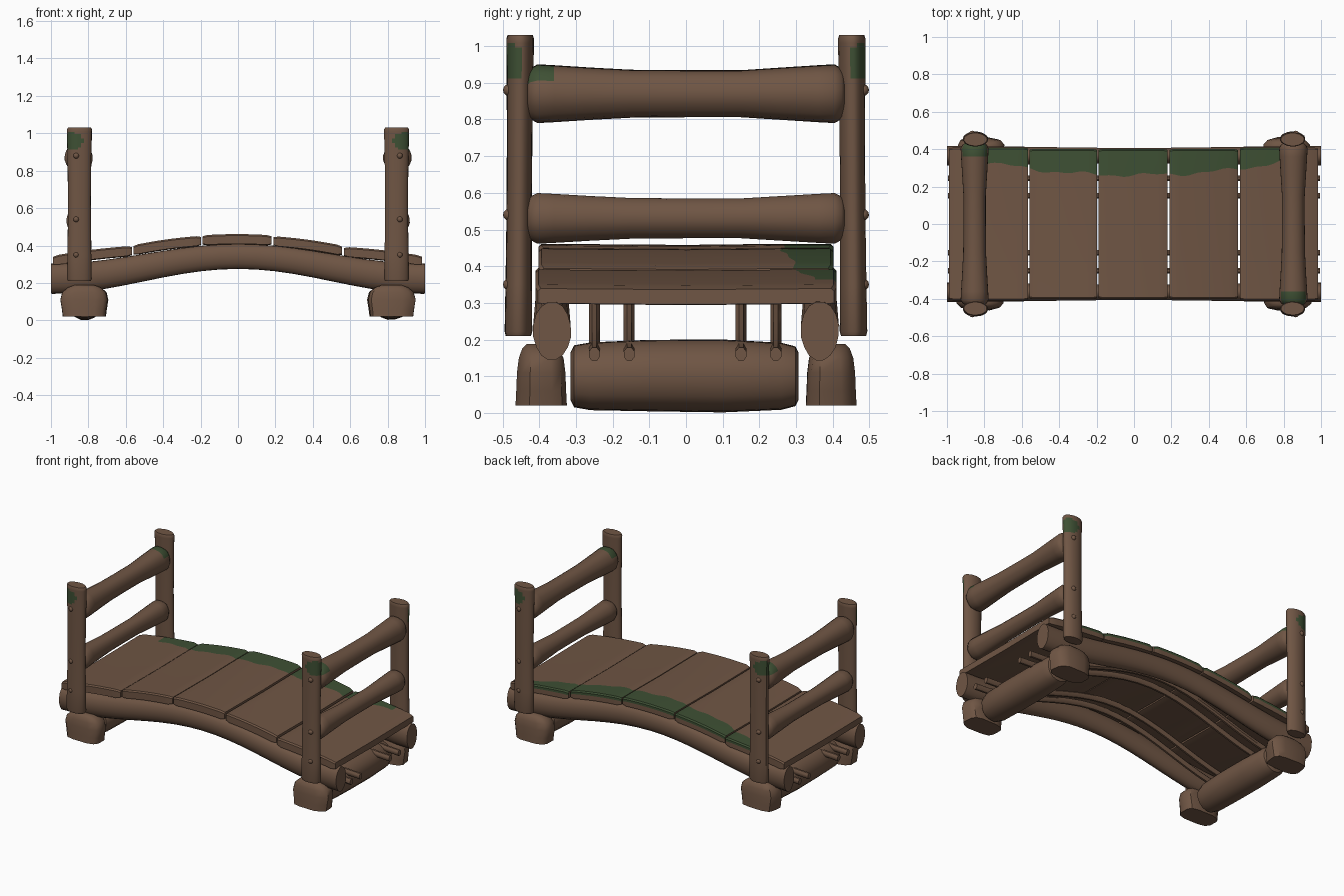
import bpy, bmesh, math, random
from mathutils import Vector

if "Cube" in bpy.data.objects:
    bpy.data.objects.remove(bpy.data.objects["Cube"])

random.seed(4)


def material(name, rgb):
    m = bpy.data.materials.new(name)
    m.diffuse_color = (*rgb, 1)
    m.use_nodes = True
    m.node_tree.nodes["Principled BSDF"].inputs["Base Color"].default_value = m.diffuse_color
    return m


WOOD = material("brown wood", (0.16, 0.092, 0.058))
MOSS = material("green moss", (0.048, 0.080, 0.034))


def finish(name, bm, moss=None, angle=40):
    """Turn a bmesh into an object; faces whose centre passes the moss rule go green."""
    bmesh.ops.recalc_face_normals(bm, faces=bm.faces)
    if moss:
        for f in bm.faces:
            if moss(f.calc_center_median()):
                f.material_index = 1
    me = bpy.data.meshes.new(name)
    bm.to_mesh(me)
    bm.free()
    me.materials.append(WOOD)
    me.materials.append(MOSS)
    ob = bpy.data.objects.new(name, me)
    bpy.context.collection.objects.link(ob)
    bpy.ops.object.select_all(action='DESELECT')
    ob.select_set(True)
    bpy.context.view_layer.objects.active = ob
    bpy.ops.object.shade_smooth_by_angle(angle=math.radians(angle))
    return ob


def skin(bm, rings):
    """Bridge closed rings of points and cap both ends."""
    vs = [[bm.verts.new(p) for p in r] for r in rings]
    n = len(vs[0])
    for a, b in zip(vs, vs[1:]):
        for i in range(n):
            j = (i + 1) % n
            bm.faces.new((a[i], a[j], b[j], b[i]))
    bm.faces.new(vs[0])
    bm.faces.new(vs[-1])


def log(name, axis, stations, sides=16, square=1.0, wobble=0.02, moss=None):
    """Loft ellipses along an axis. Station: (along, centre1, centre2, radius1, radius2)."""
    k = [1 + random.uniform(-wobble, wobble) for _ in range(sides)]
    rings = []
    for t, c1, c2, r1, r2 in stations:
        ring = []
        for i in range(sides):
            a = 2 * math.pi * (i + 0.5) / sides
            c, s = math.cos(a), math.sin(a)
            u = c1 + r1 * k[i] * math.copysign(abs(c) ** square, c)
            v = c2 + r2 * k[i] * math.copysign(abs(s) ** square, s)
            ring.append({'x': (t, u, v), 'y': (u, t, v), 'z': (u, v, t)}[axis])
        rings.append(ring)
    bm = bmesh.new()
    skin(bm, rings)
    return finish(name, bm, moss)


def arch(x):
    return 0.5 + 0.5 * math.cos(math.pi * x)


# Arched side beams and thin stringers under the deck
xs = [-1 + i / 10 for i in range(21)]
for side in (-1, 1):
    st = []
    for x in xs:
        lo, hi = 0.142 + 0.132 * arch(x), 0.305 + 0.105 * arch(x)
        st.append((x, side * 0.365, (lo + hi) / 2, 0.052 - 0.01 * arch(x), (hi - lo) / 2))
    log("side_beam", 'x', st)
for y in (-0.25, -0.155, 0.15, 0.245):
    log("stringer", 'x', [(x * 0.995, y, 0.16 + 0.2 * arch(x), 0.016, 0.02) for x in xs], 8)


# Deck planks, with a moss strip cut along the back edge
def moss_edge(x):
    return 0.262 + 0.12 * abs(x) ** 2.2 + 0.008 * math.sin(17 * x) + 0.005 * math.sin(41 * x)


planks = [(-0.99, 0.345, -0.567, 0.398), (-0.56, 0.402, -0.197, 0.452),
          (-0.19, 0.455, 0.18, 0.455), (0.19, 0.450, 0.556, 0.400),
          (0.566, 0.393, 0.985, 0.345)]
for n, (x0, z0, x1, z1) in enumerate(planks):
    w = 0.41 if n in (0, 4) else 0.402
    rings = []
    steps = 14
    for i in range(steps + 1):
        t = i / steps
        x = x0 + (x1 - x0) * t
        inset = 0.006 if i in (0, steps) else 0
        z = z0 + (z1 - z0) * t + 0.006 * math.sin(math.pi * t) - inset
        th = 0.052 - 2 * inset
        e = w - inset
        rings.append([(x, -e, z - th), (x, -e, z - 0.008), (x, -e + 0.008, z),
                      (x, 0, z - 0.003), (x, moss_edge(x), z), (x, e - 0.008, z),
                      (x, e, z - 0.008), (x, e, z - 0.022), (x, e, z - th), (x, 0, z - th - 0.004)])
    bm = bmesh.new()
    skin(bm, rings)

    def on_strip(c, x0=x0, z0=z0, x1=x1, z1=z1):
        top = z0 + (z1 - z0) * (c.x - x0) / (x1 - x0)
        return c.y > moss_edge(c.x) + 0.005 and c.z > top - 0.019 and -0.8 < c.x < 0.88
    finish("deck_plank", bm, on_strip, 30)

# Cross logs, foot blocks, rails, posts and pegs at both ends
for sx in (-1, 1):
    X = sx * 0.82
    log("cross_log", 'y', [(-0.315, X, 0.1, 0.06, 0.065), (-0.305, X, 0.1, 0.082, 0.085),
                           (-0.26, X, 0.1, 0.097, 0.093), (-0.1, X, 0.102, 0.102, 0.098),
                           (0.1, X, 0.101, 0.1, 0.1), (0.26, X, 0.1, 0.096, 0.092),
                           (0.298, X, 0.1, 0.082, 0.082), (0.307, X, 0.1, 0.062, 0.065)])

    # moss on the top rail sits at one end only
    def rail_moss(c, sx=sx):
        return -sx * c.y > 0.36 and c.z > 0.905

    for zc, re, rm, rule in ((0.87, 0.08, 0.064, rail_moss), (0.531, 0.07, 0.055, None)):
        st = []
        for y, f in ((-0.432, -0.5), (-0.425, 0.3), (-0.405, 1), (-0.36, 0.85), (-0.26, 0.45),
                     (-0.15, 0.08), (0, 0), (0.15, 0.0), (0.26, 0.45), (0.36, 0.85),
                     (0.405, 1), (0.425, 0.3), (0.432, -0.5)):
            r = rm + (re - rm) * f
            st.append((y, sx * 0.852, zc, r * 0.95, r))
        log("rail_log", 'y', st, 20, moss=rule)

    for sy in (-1, 1):
        Y = sy * 0.395
        log("foot_block", 'z', [(0.02, X, Y, 0.115, 0.069), (0.06, X, Y, 0.12, 0.067),
                                (0.11, X, Y, 0.128, 0.065), (0.15, X, Y, 0.118, 0.06),
                                (0.175, X, Y + sy * 0.003, 0.09, 0.048),
                                (0.188, X, Y + sy * 0.006, 0.055, 0.032)],
            12, square=0.6, wobble=0.04)

        # post moss: a rounded patch on the outward corner near the top
        def post_moss(c, sx=sx, sy=sy):
            dx, dz = (sx * c.x - 0.89) / 0.062, (c.z - 0.958) / 0.046
            return sy * c.y > 0.452 and dx * dx + dz * dz < 1

        st = []
        levels = [0.21, 0.222, 0.35, 0.5, 0.65, 0.8] + [0.9 + 0.012 * i for i in range(10)] + [1.02, 1.03]
        for z in levels:
            r = 0.067 - 0.006 * math.sin(math.pi * (z - 0.21) / 0.82)
            if z in (0.21, 1.03):
                r -= 0.006
            st.append((z, sx * 0.848, sy * (0.457 - 0.006 * (z - 0.2)), r, r * 0.56))
        log("post", 'z', st, 24, moss=post_moss)

        for z in (0.35, 0.54, 0.88):
            bm = bmesh.new()
            bmesh.ops.create_uvsphere(bm, u_segments=10, v_segments=6, radius=0.016)
            bmesh.ops.translate(bm, verts=bm.verts, vec=Vector((sx * 0.865, sy * 0.483, z)))
            finish("peg", bm)
